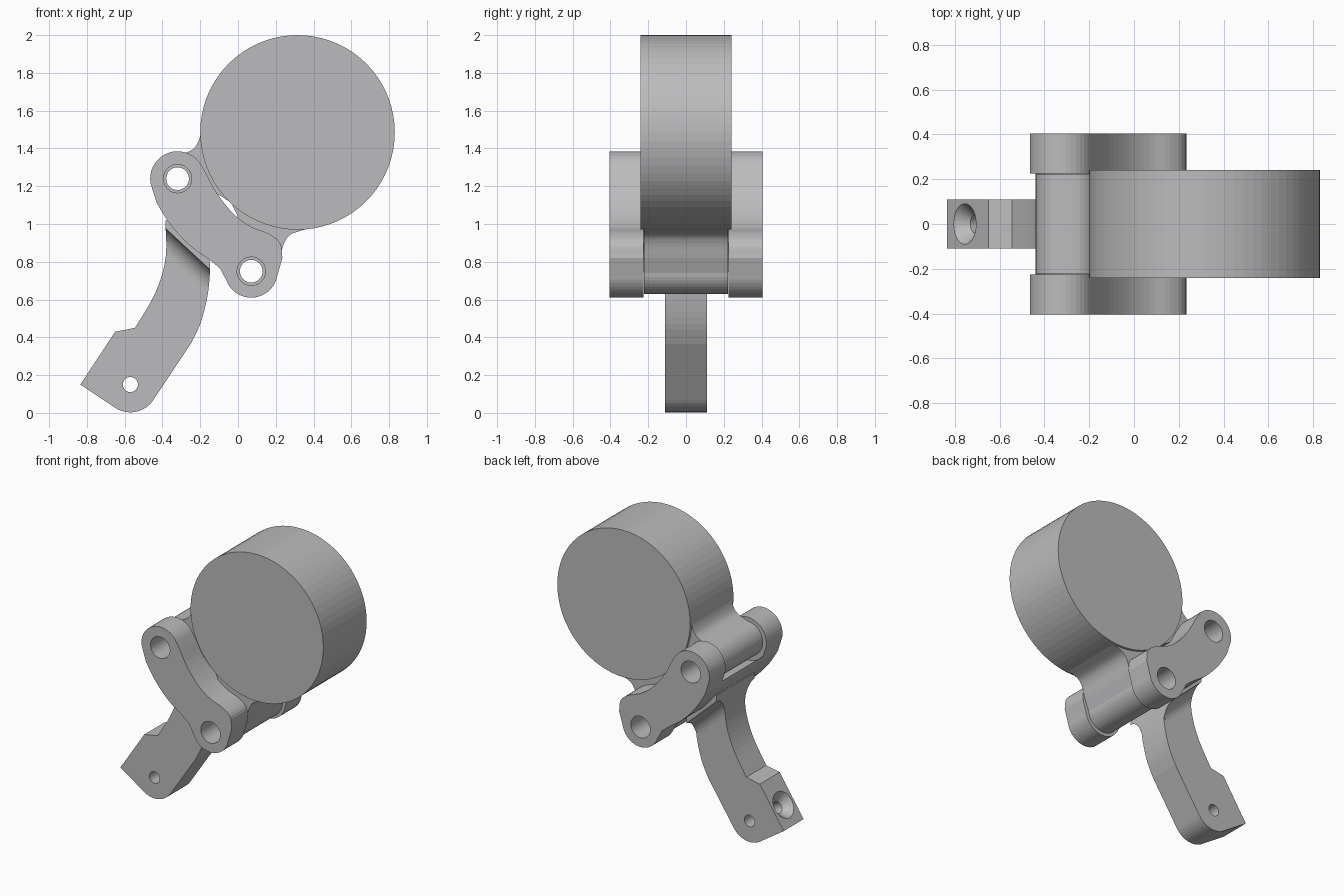
import bpy, bmesh
from math import sin, cos, radians, pi
from mathutils import Vector, Matrix

if "Cube" in bpy.data.objects:
    bpy.data.objects.remove(bpy.data.objects["Cube"])

grey = bpy.data.materials.new("plain_grey")
grey.use_nodes = True
COLOUR = (0.5, 0.5, 0.51, 1)
grey.diffuse_color = COLOUR
grey.node_tree.nodes["Principled BSDF"].inputs["Base Color"].default_value = COLOUR

UPPER, LOWER = (-0.32, 1.24), (0.07, 0.75)   # pivot centres
DRUM = (0.315, 1.485)
FOOT = (-0.57, 0.15)


def make(name, bm):
    bmesh.ops.recalc_face_normals(bm, faces=bm.faces)
    mesh = bpy.data.meshes.new(name)
    bm.to_mesh(mesh)
    bm.free()
    mesh.materials.append(grey)
    ob = bpy.data.objects.new(name, mesh)
    bpy.context.collection.objects.link(ob)
    return ob


def prism(name, pts, half):
    """Extrude an xz outline symmetrically along y."""
    bm = bmesh.new()
    face = bm.faces.new([bm.verts.new((x, -half, z)) for x, z in pts])
    new = bmesh.ops.extrude_face_region(bm, geom=[face])["geom"]
    bmesh.ops.translate(bm, vec=(0, 2 * half, 0),
                        verts=[v for v in new if isinstance(v, bmesh.types.BMVert)])
    return make(name, bm)


def arc(centre, r, start, end, n):
    angles = [radians(start + (end - start) * i / n) for i in range(n + 1)]
    return [(centre[0] + r * cos(a), centre[1] + r * sin(a)) for a in angles]


def disc(name, centre, r, half, n=48):
    return prism(name, arc(centre, r, 0, 360, n)[:-1], half)


def smooth(pts, steps=4):
    """Catmull-Rom curve through the points."""
    p = [Vector(q) for q in pts]
    p = [2 * p[0] - p[1]] + p + [2 * p[-1] - p[-2]]
    out = []
    for a, b, c, d in zip(p, p[1:], p[2:], p[3:]):
        for i in range(steps):
            t = i / steps
            out.append(b + (c - a) * t / 2 + (2 * a - 5 * b + 4 * c - d) * t * t / 2
                       + (3 * b - a - 3 * c + d) * t ** 3 / 2)
    return [tuple(v) for v in out] + [tuple(pts[-1])]


def boolean(ob, cutters, op="DIFFERENCE"):
    for c in cutters:
        mod = ob.modifiers.new("cut", "BOOLEAN")
        mod.object, mod.operation, mod.solver = c, op, "EXACT"
    bpy.context.view_layer.update()
    graph = bpy.context.evaluated_depsgraph_get()
    mesh = bpy.data.meshes.new_from_object(ob.evaluated_get(graph))
    ob.modifiers.clear()
    ob.data = mesh
    for c in cutters:
        bpy.data.objects.remove(c)


# Round drum
disc("drum", DRUM, 0.515, 0.24, 72)

# Drum lugs: round bosses with filleted necks
upper_lug = prism("upper_lug",
                  smooth([(-0.19, 1.53), (-0.205, 1.45), (-0.24, 1.395), (-0.32, 1.36)])
                  + arc(UPPER, 0.12, 100, 290, 20)
                  + smooth([(-0.24, 1.15), (-0.13, 1.165), (-0.04, 1.115)])
                  + [(0.1, 1.3)], 0.222)
lower_lug = prism("lower_lug",
                  smooth([(-0.03, 1.1), (0.0, 1.03), (0.0, 0.93), (-0.04, 0.82)])
                  + arc(LOWER, 0.12, 170, 355, 20)
                  + smooth([(0.22, 0.82), (0.245, 0.9), (0.28, 0.945), (0.36, 0.973)])
                  + [(0.25, 1.2)], 0.222)
for lug, centre in ((upper_lug, UPPER), (lower_lug, LOWER)):
    boolean(lug, [disc("bore", centre, 0.06, 1)])

# Forked link with a bridge between the two pivots
link_outline = (arc(UPPER, 0.145, 30, 190, 18)
                + smooth([(-0.43, 1.11), (-0.36, 1.0), (-0.26, 0.89),
                          (-0.15, 0.81), (-0.095, 0.765)])
                + arc(LOWER, 0.14, 200, 350, 18)
                + smooth([(0.235, 0.82), (0.222, 0.9), (0.16, 0.95), (0.07, 0.985),
                          (-0.02, 1.05), (-0.11, 1.16), (-0.17, 1.27)]))
link = prism("forked_link", link_outline, 0.405)
boolean(link, [disc("slot", UPPER, 0.155, 0.226), disc("slot", LOWER, 0.155, 0.226),
               disc("slot", (0.17, 0.88), 0.14, 0.226),
               disc("hole", UPPER, 0.075, 1), disc("hole", LOWER, 0.075, 1)])

# Curved arm
arm_outline = (smooth([(-0.385, 1.02), (-0.38, 0.86), (-0.4, 0.74), (-0.45, 0.61), (-0.545, 0.45)])
               + [(-0.65, 0.43), (-0.835, 0.15)]
               + arc(FOOT, 0.147, 237, 326, 12)
               + smooth([(-0.25, 0.365), (-0.2, 0.47), (-0.165, 0.6), (-0.15, 0.72), (-0.15, 0.82)])
               + [(-0.2, 0.9), (-0.3, 1.0)])
arm = prism("arm", arm_outline, 0.11)

# Countersunk screw hole in the slanted end of the arm
inward = Vector((0.28, 0, -0.185)).normalized()
turn = inward.to_track_quat("Z", "Y").to_matrix().to_4x4()


def taper(r1, r2, start, end):
    bm = bmesh.new()
    mid = Vector((-0.755, 0, 0.271)) + inward * (start + end) / 2
    bmesh.ops.create_cone(bm, cap_ends=True, segments=32, radius1=r1, radius2=r2,
                          depth=end - start, matrix=Matrix.Translation(mid) @ turn)
    return make("screw_cut", bm)


boolean(arm, [disc("pin_hole", FOOT, 0.04, 1, 32),
              taper(0.1, 0.04, -0.01, 0.055), taper(0.04, 0.04, 0.03, 0.18)])

# Flared root where the arm meets the link
start, end = Vector((-0.44, 0, 1.07)), Vector((-0.09, 0, 0.745))
out = Vector((-0.68, 0, -0.73))
R = 0.1
side = [(0.11 + R - R * sin(a), 0.015 + R - R * cos(a))
        for a in (i * pi / 16 for i in range(9))]
side = [(0.11 + R, -0.06)] + [(w, R + 0.03 - (R + 0.015 - d) + 0.0) for w, d in side]
section = side + [(-w, d) for w, d in reversed(side)]
bm = bmesh.new()
rings = [[bm.verts.new(p + out * d + Vector((0, w, 0))) for w, d in section]
         for p in (start, end)]
for ring in rings:
    bm.faces.new(ring)
count = len(section)
for i in range(count):
    j = (i + 1) % count
    bm.faces.new((rings[0][i], rings[0][j], rings[1][j], rings[1][i]))
flare = make("arm_flare", bm)
boolean(flare, [prism("flare_trim", arm_outline, 0.3)], "INTERSECT")
